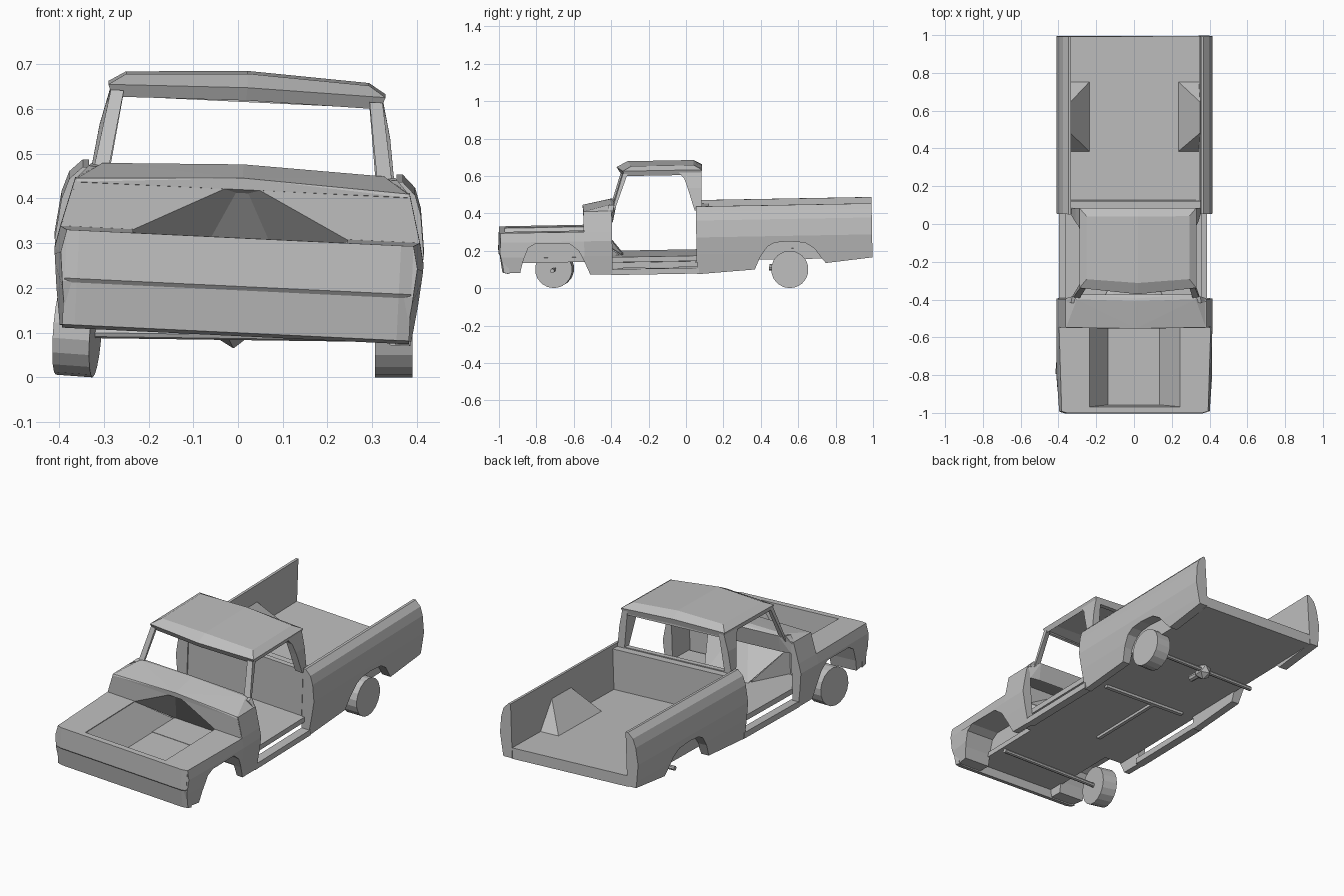
import bpy, bmesh, math
from mathutils import Matrix, Vector

cube = bpy.data.objects.get("Cube")
if cube:
    bpy.data.objects.remove(cube)

grey = bpy.data.materials.new("plain grey")
grey.use_nodes = True
COLOUR = (0.52, 0.52, 0.52, 1)
grey.diffuse_color = COLOUR
grey.node_tree.nodes["Principled BSDF"].inputs["Base Color"].default_value = COLOUR

# The body leans slightly to one side and noses down
TILT = (Matrix.Translation((-0.011, 0, 0)) @ Matrix.Rotation(0.018, 4, 'X')
        @ Matrix.Rotation(0.048, 4, 'Y'))


def finish(name, bm, mirror=False, matrix=TILT):
    bmesh.ops.recalc_face_normals(bm, faces=bm.faces)
    mesh = bpy.data.meshes.new(name)
    bm.to_mesh(mesh)
    bm.free()
    mesh.materials.append(grey)
    obj = bpy.data.objects.new(name, mesh)
    bpy.context.collection.objects.link(obj)
    obj.matrix_world = matrix
    if mirror:
        obj.modifiers.new("mirror", 'MIRROR').use_mirror_merge = False
    return obj


def thicken(obj, thickness):
    shell = obj.modifiers.new("thickness", 'SOLIDIFY')
    shell.thickness = thickness
    shell.offset = -1


def box(name, x, y, z, mirror=False):
    hull(name, [(a, b, c) for a in x for b in y for c in z], mirror)


def hull(name, points, mirror=False):
    bm = bmesh.new()
    for p in points:
        bm.verts.new(p)
    bmesh.ops.convex_hull(bm, input=bm.verts)
    bmesh.ops.dissolve_limit(bm, angle_limit=0.01, verts=bm.verts, edges=bm.edges)
    return finish(name, bm, mirror)


def interpolate(z, curve):
    for (z0, x0), (z1, x1) in zip(curve, curve[1:]):
        if z <= z1:
            return x0 + (x1 - x0) * max(0, (z - z0) / (z1 - z0))
    return curve[-1][1]


def side_panel(name, outline, curve, inner):
    """Side outline bent to a width curve, with its inner face at x = inner(z)."""
    bm = bmesh.new()
    bm.faces.new([bm.verts.new((0, y, z)) for y, z in outline])
    for z, _ in curve:
        bmesh.ops.bisect_plane(bm, geom=bm.verts[:] + bm.edges[:] + bm.faces[:],
                               plane_co=(0, 0, z), plane_no=(0, 0, 1))
    outer = bm.verts[:]
    result = bmesh.ops.extrude_face_region(bm, geom=bm.faces[:], use_keep_orig=True)
    inside = [v for v in result["geom"] if isinstance(v, bmesh.types.BMVert)]
    for v in outer:
        nose = 0.014 if v.co.y < -0.96 else 0
        v.co.x = interpolate(v.co.z, curve) - nose
    for v in inside:
        v.co.x = inner(v.co.z)
    return finish(name, bm, True)


def rod(name, start, end, radius, sides):
    start, end = Vector(start), Vector(end)
    axis = end - start
    bm = bmesh.new()
    bmesh.ops.create_cone(bm, cap_ends=True, segments=sides, radius1=radius,
                          radius2=radius, depth=axis.length)
    turn = axis.to_track_quat('Z', 'Y').to_matrix().to_4x4()
    return finish(name, bm, matrix=Matrix.Translation((start + end) / 2) @ turn)


# Front fenders with wheel arches, then the thinner panels beside the footwell
BODY = [(0.09, 0.39), (0.2, 0.405), (0.28, 0.413), (0.33, 0.402), (0.438, 0.374)]
side_panel("front_fender", [
    (-0.985, 0.33), (-0.99, 0.215), (-0.97, 0.118), (-0.885, 0.115), (-0.87, 0.175),
    (-0.84, 0.25), (-0.8, 0.272), (-0.62, 0.27), (-0.57, 0.23), (-0.54, 0.17),
    (-0.54, 0.33)], BODY, lambda z: 0.24)
side_panel("cowl_side", [
    (-0.54, 0.17), (-0.51, 0.1), (-0.39, 0.098), (-0.39, 0.438), (-0.54, 0.438)],
    BODY, lambda z: 0.358)

# Bed sides with wheel arches and sloping top rails
BED = [(0.09, 0.385), (0.2, 0.402), (0.29, 0.413), (0.38, 0.402), (0.425, 0.387), (0.453, 0.358)]
side_panel("bed_side", [
    (0.06, 0.092), (0.37, 0.112), (0.4, 0.18), (0.44, 0.235), (0.48, 0.255),
    (0.55, 0.26), (0.64, 0.252), (0.69, 0.22), (0.73, 0.165), (0.75, 0.14),
    (1, 0.166), (1, 0.453), (0.06, 0.453)], BED, lambda z: 0.344)

# Front panel with a crease across it
front = []
for x, back in ((-0.388, 0.008), (-0.36, 0), (0.36, 0), (0.388, 0.008)):
    front.append([(x, y + back, z) for y, z in (
        (-0.994, 0.33), (-1, 0.222), (-0.993, 0.213), (-0.98, 0.118),
        (-0.95, 0.11), (-0.962, 0.33))])
bm = bmesh.new()
rows = [[bm.verts.new(p) for p in row] for row in front]
for a, b in zip(rows, rows[1:]):
    for i in range(len(a)):
        j = (i + 1) % len(a)
        bm.faces.new((a[i], a[j], b[j], b[i]))
bm.faces.new(rows[0])
bm.faces.new(rows[-1])
finish("front_panel", bm)

# Open engine bay, reaching back under the cowl
hull("inner_fender", [
    (0.242, -0.965, 0.329), (0.13, -0.965, 0.18), (0.242, -0.965, 0.18),
    (0.242, -0.54, 0.329), (0.13, -0.335, 0.18), (0.242, -0.54, 0.18)], True)
box("bay_floor", (-0.25, 0.25), (-0.97, -0.52), (0.162, 0.188))

# Firewall sloping down and back to the cab floor
bm = bmesh.new()
peak = bm.verts.new((0, -0.543, 0.45))
feet = []
for s in (-1, 1):
    rim = [bm.verts.new((s * x, y, z)) for x, y, z in (
        (0.37, -0.541, 0.435), (0.4, -0.541, 0.33), (0.242, -0.541, 0.328), (0.13, -0.335, 0.185))]
    bm.faces.new((peak, rim[0], rim[1], rim[2]))
    bm.faces.new((peak, rim[2], rim[3]))
    feet.append(rim[3])
bm.faces.new((peak, feet[0], feet[1]))
thicken(finish("firewall", bm), 0.004)

# Cowl and dashboard over the open footwell
hull("cowl", [(s * x, y, z) for s in (-1, 1) for x, y, z in (
    (0.37, -0.543, 0.43), (0.37, -0.54, 0.438), (0.37, -0.39, 0.438), (0.355, -0.392, 0.375),
    (0.315, -0.39, 0.472), (0.3, -0.365, 0.466), (0.3, -0.385, 0.375))]
    + [(0, -0.545, 0.456), (0, -0.4, 0.484), (0, -0.385, 0.48)])
hull("cowl_corner", [(0.3, -0.405, 0.46), (0.372, -0.405, 0.435), (0.345, -0.41, 0.465),
                     (0.34, -0.375, 0.47), (0.37, -0.385, 0.43), (0.3, -0.375, 0.46)], True)

# Cab floor, sills and floor bracing underneath
box("cab_floor", (-0.36, 0.36), (-0.53, 0.1), (0.162, 0.19))
box("sill", (0.345, 0.392), (-0.4, 0.07), (0.096, 0.127), True)
box("cross_brace", (-0.27, 0.24), (0.05, 0.07), (0.148, 0.165))
box("long_brace", (-0.09, -0.07), (-0.38, 0.06), (0.148, 0.165))

# Windscreen posts
hull("windscreen_post", [
    (0.302, -0.39, 0.45), (0.337, -0.387, 0.44), (0.337, -0.374, 0.44), (0.302, -0.378, 0.45),
    (0.275, -0.33, 0.635), (0.304, -0.325, 0.635), (0.304, -0.3, 0.635),
    (0.275, -0.31, 0.635)], True)

# Rear quarter posts curving into the roof
side_panel("rear_post", [
    (0.092, 0.43), (0.094, 0.645), (-0.055, 0.645), (-0.025, 0.632), (0.002, 0.6),
    (0.022, 0.54), (0.054, 0.43)], [(0.43, 0.342), (0.55, 0.325), (0.645, 0.302)],
    lambda z: 0.3 - 0.13 * (z - 0.43))

# Cab back, rear window header and bed front wall
box("cab_back", (-0.341, 0.341), (0.062, 0.09), (0.165, 0.44))
box("window_header", (-0.28, 0.28), (0.066, 0.09), (0.615, 0.645))
box("bed_front_wall", (-0.343, 0.343), (0.085, 0.13), (0.165, 0.435))

# Crowned roof shell
bm = bmesh.new()
rings = []
for w, y0, mid, y1, z, crown in (
        (0.3, -0.317, -0.342, 0.09, 0.62, 0.006), (0.31, -0.327, -0.36, 0.097, 0.647, 0.008),
        (0.272, -0.28, -0.3, 0.053, 0.671, 0.014)):
    rings.append([bm.verts.new(p) for p in (
        (-w, y0, z), (0, mid, z + crown), (w, y0, z),
        (w, y1, z), (0, y1, z + crown), (-w, y1, z))])
for a, b in zip(rings, rings[1:]):
    for i in range(6):
        j = (i + 1) % 6
        bm.faces.new((a[i], a[j], b[j], b[i]))
top = rings[-1]
bm.faces.new((top[0], top[1], top[4], top[5]))
bm.faces.new((top[1], top[2], top[3], top[4]))
thicken(finish("roof", bm), 0.012)

# Bed floor and wedge-shaped wheel housings
box("bed_floor", (-0.35, 0.35), (0.08, 0.998), (0.162, 0.22))
hull("wheel_housing", [(x, y, 0.215) for x in (0.232, 0.346) for y in (0.385, 0.76)]
     + [(0.346, 0.49, 0.36), (0.346, 0.65, 0.36)], True)

# The two fitted wheels, on opposite corners
rod("rear_wheel", (0.306, 0.555, 0.1), (0.39, 0.555, 0.1), 0.1, 18)
rod("front_wheel", (-0.318, -0.708, 0.1), (-0.4, -0.697, 0.106), 0.1, 18)

# Axles and differential
rod("rear_axle", (0.33, 0.555, 0.1), (-0.32, 0.55, 0.118), 0.012, 8)
rod("front_axle", (0.27, -0.715, 0.092), (-0.33, -0.705, 0.1), 0.012, 8)
rod("differential_nose", (-0.01, 0.55, 0.108), (-0.01, 0.445, 0.112), 0.018, 8)
bm = bmesh.new()
bmesh.ops.create_icosphere(bm, subdivisions=1, radius=0.045)
finish("differential", bm, matrix=Matrix.Translation((-0.01, 0.54, 0.11)))
